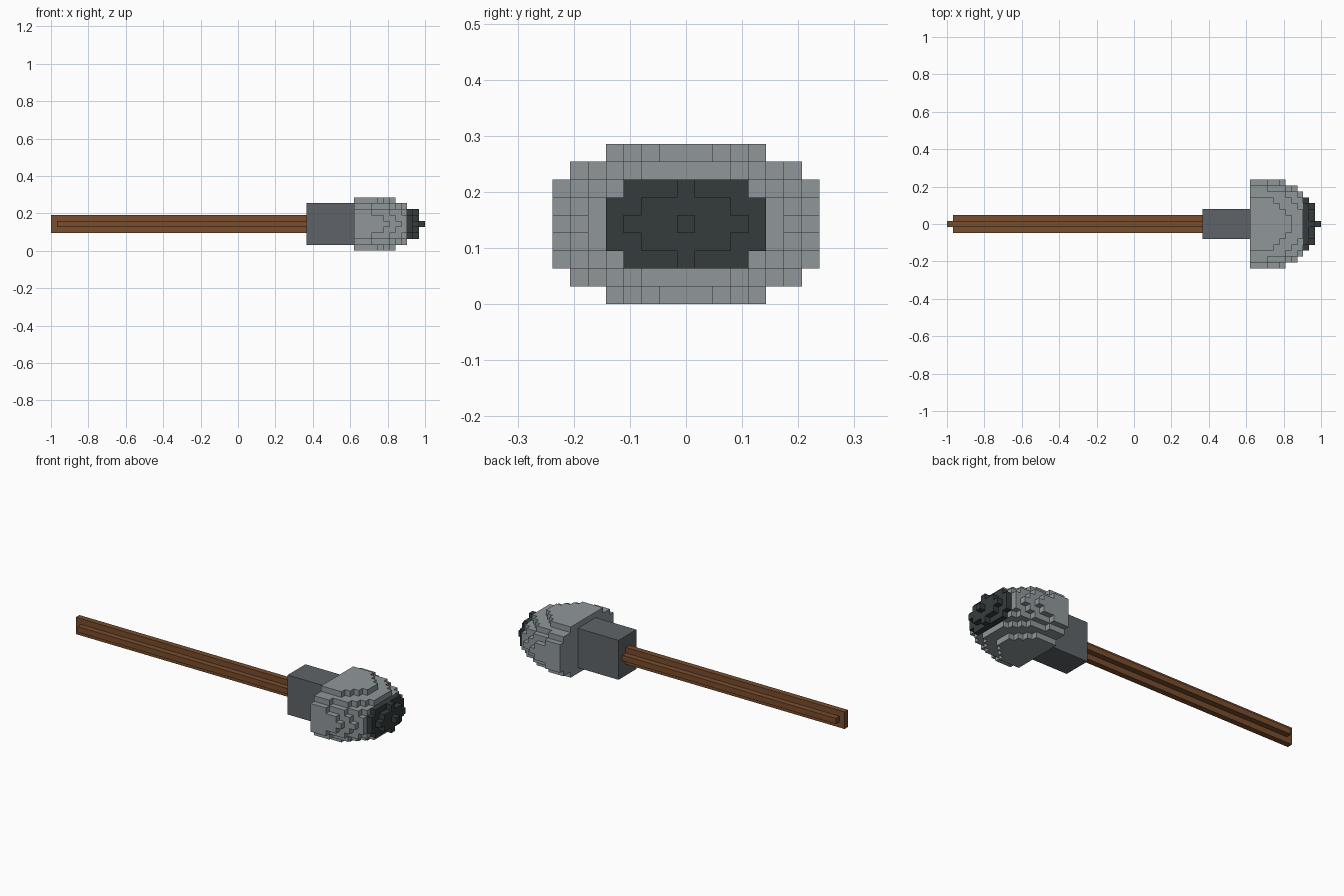
import bpy
import bmesh
from mathutils import Vector

if "Cube" in bpy.data.objects:
    bpy.data.objects.remove(bpy.data.objects["Cube"])

U = 2 / 63          # block size: the model is 63 blocks long
MID_Z = 4.5 * U     # height of the long axis


def material(name, hex_rgb):
    srgb = [int(hex_rgb[i:i + 2], 16) / 255 for i in (0, 2, 4)]
    col = [c / 12.92 if c < 0.04045 else ((c + 0.055) / 1.055) ** 2.4 for c in srgb] + [1]
    m = bpy.data.materials.new(name)
    m.use_nodes = True
    m.diffuse_color = col
    bsdf = m.node_tree.nodes["Principled BSDF"]
    bsdf.inputs["Base Color"].default_value = col
    bsdf.inputs["Roughness"].default_value = 0.9
    return m


WOOD = material("brown wood", "794D2D")
IRON = material("dark grey iron", "5E6468")
STONE = material("light grey stone", "90979A")
COAL = material("charcoal", "353B3C")


def point(i, j, k):
    """Block coordinates (from the butt end and the long axis) to metres."""
    return Vector((-1 + i * U, j * U, MID_Z + k * U))


def finish(name, bm, mat):
    bmesh.ops.recalc_face_normals(bm, faces=bm.faces)
    mesh = bpy.data.meshes.new(name)
    bm.to_mesh(mesh)
    bm.free()
    mesh.materials.append(mat)
    obj = bpy.data.objects.new(name, mesh)
    bpy.context.collection.objects.link(obj)
    return obj


def box(name, lo, hi, mat):
    a, b = point(*lo), point(*hi)
    bm = bmesh.new()
    bmesh.ops.create_cube(bm, size=1)
    for v in bm.verts:
        v.co = (a + b) / 2 + v.co * (b - a)
    return finish(name, bm, mat)


def blocks(name, cells, mat):
    """Outer skin of a set of unit blocks."""
    bm = bmesh.new()
    for cell in cells:
        for axis in range(3):
            for side in (-1, 1):
                near = list(cell)
                near[axis] += side
                if tuple(near) in cells:
                    continue
                corners = []
                for s, t in ((-1, -1), (1, -1), (1, 1), (-1, 1)):
                    off = [0, 0, 0]
                    off[axis] = side
                    off[(axis + 1) % 3], off[(axis + 2) % 3] = s * side, t
                    corners.append(bm.verts.new(point(
                        cell[0] + 0.5 + off[0] / 2,
                        cell[1] + off[1] / 2,
                        cell[2] + off[2] / 2)))
                bm.faces.new(corners)
    bmesh.ops.remove_doubles(bm, verts=bm.verts, dist=U / 20)
    return finish(name, bm, mat)


# Handle: a tall spine with a shorter rib on each side
box("handle_spine", (0, -0.5, -1.5), (43, 0.5, 1.5), WOOD)
for label, s in (("left", 1), ("right", -1)):
    lo, hi = sorted((0.5 * s, 1.5 * s))
    box("handle_rib_" + label, (1, lo, -0.5), (43, hi, 0.5), WOOD)

# Socket block between handle and head
box("socket", (43, -2.5, -3.5), (51, 2.5, 3.5), IRON)


# Head: half of a blocky ellipsoid, with a dark nose
def inside(i, j, k):
    return 0.00823 * (i - 51) ** 2 + 0.0155 * j * j + 0.0418 * k * k <= 1


def layers(first, last):
    return {(i, j, k) for i in range(first, last) for j in range(-7, 8)
            for k in range(-4, 5) if inside(i, j, k)}


blocks("head", layers(51, 60), STONE)
blocks("nose", layers(60, 63), COAL)
